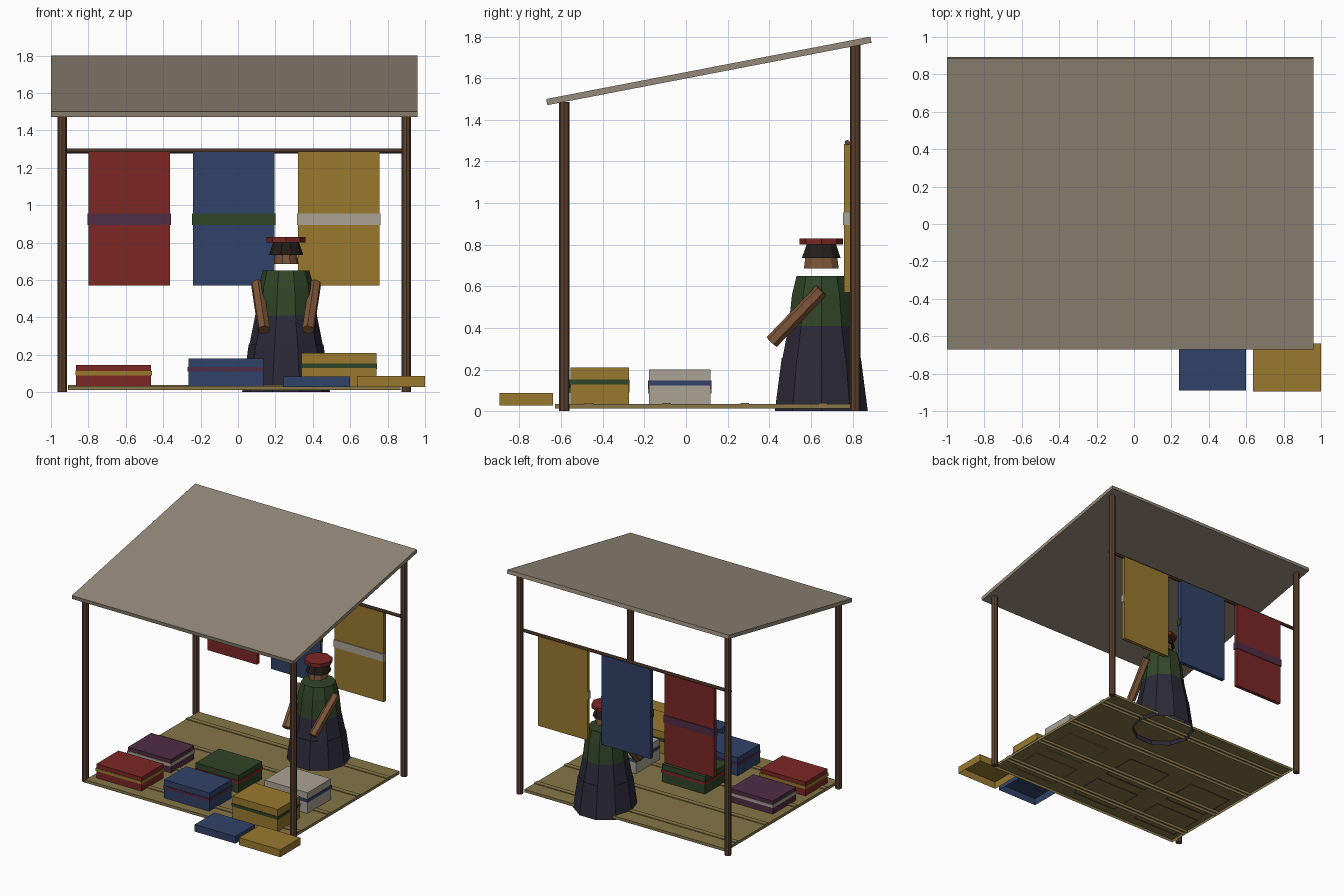
import bpy, bmesh, math
from mathutils import Vector

if "Cube" in bpy.data.objects:
    bpy.data.objects.remove(bpy.data.objects["Cube"])

COLORS = dict(red=(.20, .02, .018), blue=(.03, .055, .14), yellow=(.32, .19, .028),
              green=(.03, .06, .02), purple=(.08, .026, .06), white=(.40, .36, .30),
              skin=(.20, .09, .04), wood=(.11, .055, .03), skirt=(.025, .022, .04),
              straw=(.24, .18, .065), roof=(.30, .25, .19), hair=(.015, .012, .01))
MATS = {}
for key, rgb in COLORS.items():
    MATS[key] = bpy.data.materials.new(key)
    MATS[key].diffuse_color = (*rgb, 1)


def finish(name, bm, color):
    me = bpy.data.meshes.new(name)
    bmesh.ops.recalc_face_normals(bm, faces=bm.faces)
    bm.to_mesh(me)
    bm.free()
    me.materials.append(MATS[color])
    ob = bpy.data.objects.new(name, me)
    bpy.context.collection.objects.link(ob)
    return ob


def box(name, lo, hi, color, open_bottom=False):
    bm = bmesh.new()
    bmesh.ops.create_cube(bm, size=1)
    for v in bm.verts:
        v.co = [l + (c + .5) * (h - l) for c, l, h in zip(v.co, lo, hi)]
    if open_bottom:
        low = min(bm.faces, key=lambda f: f.calc_center_median().z)
        bmesh.ops.delete(bm, geom=[low], context='FACES_ONLY')
    return finish(name, bm, color)


def rod(name, a, b, r, color, sides=8):
    a, b = Vector(a), Vector(b)
    bm = bmesh.new()
    bmesh.ops.create_cone(bm, cap_ends=True, segments=sides, radius1=r, radius2=r,
                          depth=(b - a).length)
    ob = finish(name, bm, color)
    ob.location = (a + b) / 2
    ob.rotation_euler = (b - a).to_track_quat('Z', 'Y').to_euler()
    return ob


def lathe(name, center, profile, color, sides=10, sx=1, cap_bottom=True):
    bm = bmesh.new()
    rings = []
    for r, z in profile:
        rings.append([bm.verts.new((center[0] + sx * r * math.cos(t), center[1] + r * math.sin(t), z))
                      for t in (2 * math.pi * i / sides for i in range(sides))])
    for a, b in zip(rings, rings[1:]):
        for i in range(sides):
            j = (i + 1) % sides
            bm.faces.new((a[i], a[j], b[j], b[i]))
    bm.faces.new(rings[-1])
    if cap_bottom:
        bm.faces.new(rings[0][::-1])
    return finish(name, bm, color)


# sloping roof and four poles
roof = box("roof", (-.98, -.793, -.015), (.98, .793, .015), "roof")
roof.location = (-.02, .11, 1.635)
roof.rotation_euler.x = math.atan2(.3, 1.56)
for side, x in (("left", -.94), ("right", .90)):
    rod(f"front_pole_{side}", (x, -.585, 0), (x, -.585, 1.485), .025, "wood")
    rod(f"back_pole_{side}", (x, .813, 0), (x, .813, 1.765), .025, "wood")

# straw mat with ribs
box("mat", (-.91, -.63, .012), (.87, .80, .034), "straw", True)
for i in range(4):
    y = -.467 + i * .375
    box(f"mat_rib_{i}", (-.91, y - .02, .012), (.87, y + .02, .04), "straw", True)

# hanging cloths on a rail
rod("cloth_rail", (-.94, .775, 1.29), (.90, .775, 1.29), .013, "wood")
for x, c, band, back in ((-.582, "red", "purple", .795), (-.022, "blue", "green", .785),
                         (.538, "yellow", "white", .785)):
    box(f"cloth_{c}", (x - .218, .76, .57), (x + .218, .79, 1.285), c)
    box(f"cloth_band_{c}", (x - .223, .754, .895), (x + .223, back, .955), band)

# banded bundles of goods in two rows: x, y, top, colour, band colour
for x, y, top, c, band in ((-.665, -.415, .145, "red", "yellow"),
                           (-.065, -.415, .18, "blue", "purple"),
                           (.54, -.415, .21, "yellow", "green"),
                           (-.66, -.03, .14, "purple", "white"),
                           (-.06, -.03, .175, "green", "red"),
                           (.55, -.03, .20, "white", "blue")):
    d = .14 if y < -.2 else .148
    w = .2 if y < -.2 else .19
    h = top - .03
    mid = .03 + h * .62
    box(f"bundle_{c}", (x - w, y - d, .03), (x + w, y + d, top), c, True)
    box(f"bundle_band_{c}", (x - w - .004, y - d - .004, mid - .012),
        (x + w + .004, y + d + .004, mid + .012), band)

# folded cloths in front
box("folded_cloth_blue", (.24, -.89, .028), (.60, -.64, .085), "blue", True)
box("folded_cloth_yellow", (.635, -.895, .028), (1.0, -.64, .087), "yellow", True)

# seller
C = (.257, .65)
lathe("lower_skirt", C, [(.235, 0), (.20, .255)], "skirt", cap_bottom=False)
lathe("upper_skirt", C, [(.197, .25), (.165, .41)], "skirt")
lathe("torso", C, [(.165, .41), (.148, .56), (.125, .65)], "green")
lathe("head", C, [(.088, .685), (.078, .76)], "skin", sx=.75)
lathe("hair", C, [(.098, .735), (.075, .80)], "hair", sx=.93)
lathe("cap", C, [(.104, .80), (.104, .83)], "red", sides=8)
for side, s in (("left", -1), ("right", 1)):
    rod(f"arm_{side}", (C[0] + s * .155, .65, .58), (C[0] + s * .118, .412, .333), .034, "skin", 6)

for m in bpy.data.materials:
    if m.users and not m.is_grease_pencil:
        m.use_nodes = True
        m.node_tree.nodes["Principled BSDF"].inputs["Base Color"].default_value = m.diffuse_color
